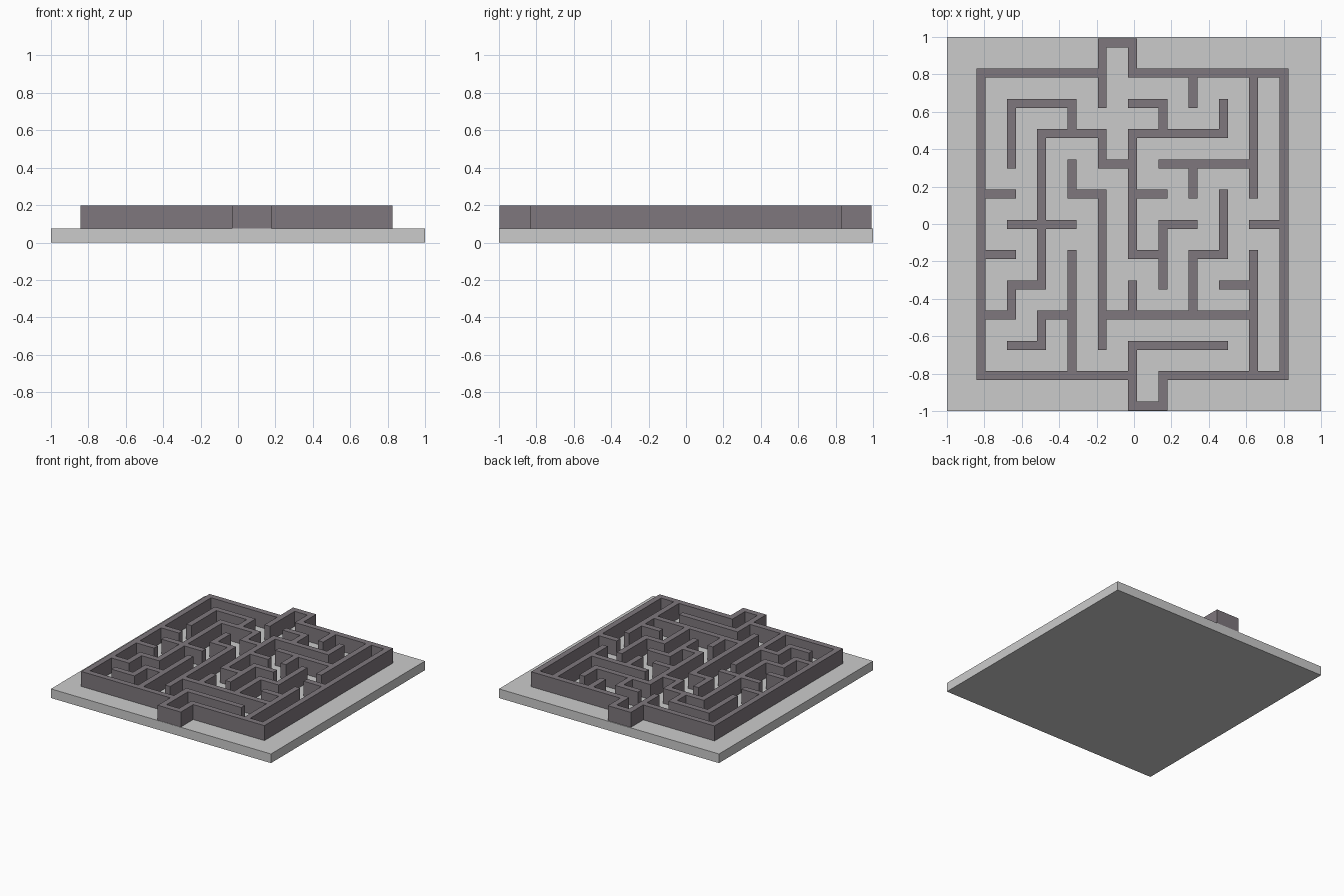
import bpy
import bmesh

if "Cube" in bpy.data.objects:
    bpy.data.objects.remove(bpy.data.objects["Cube"])

PITCH = 0.1618           # spacing of the maze grid
HALF = 0.024             # half wall thickness
X0, Y0 = -0.817, -0.002  # column 0 and row 0 centres
BASE_TOP, WALL_TOP = 0.075, 0.198

# Base slab
bpy.ops.mesh.primitive_cube_add(size=1, location=(0, 0, BASE_TOP / 2))
base = bpy.context.object
base.name = "base_slab"
base.scale = (2, 2, BASE_TOP)
bpy.ops.object.transform_apply(location=False, rotation=False, scale=True)

# Plan cells: even numbers are wall posts, odd numbers the spans between them
cells = set()


def run(axis, i, j, *steps):
    """Wall from column i, row j; steps alternate between x and y moves."""
    pos = [2 * i, 2 * j]
    cells.add(tuple(pos))
    for step in steps:
        for _ in range(2 * abs(step)):
            pos[axis] += 1 if step > 0 else -1
            cells.add(tuple(pos))
        axis = 1 - axis


def across(*args):
    run(0, *args)


def up(*args):
    run(1, *args)


# Outer ring with the entrance and exit boxes
across(5, -5, -5, 10, 4)
up(4, 4, 2, 1, -1, 5, -10, -4)
up(5, -4, -2, 1, 1)

# Upper left walls
up(1, 2, 2, 2, -1)
up(2, -2, 5, 2, -1, 1)
up(3, 2, -1, 1, -5)
across(1, 0, 2)
for row in (-1, 1):
    across(0, row, 1)

# Upper right walls
across(5, 4, 1, -1)
up(8, 4, -1, -3, -4, 1)
up(9, 5, -4)
across(6, 2, 3)
for row in (2, 5):
    up(7, row, -1)
across(5, 1, 1)
across(7, 0, -1, -2)
up(8, 1, -2, -1, -2)
across(9, 0, 1)

# Lower walls
up(9, -1, -4)
across(8, -2, 1)
across(4, -3, 5)
up(5, -2, -1)
across(5, -4, 3)
up(3, -1, -4)
for k in (2, 3):
    across(k, -k if k == 3 else -2, -1, -1, -1)


def line(origin, k):
    """Coordinate of the k-th cell boundary."""
    return origin + PITCH * (k // 2) + (HALF if k % 2 else -HALF)


# Fill the plan, then raise it into one solid wall mesh
bm = bmesh.new()
verts = {}


def corner(a, b):
    if (a, b) not in verts:
        verts[a, b] = bm.verts.new((line(X0, a), line(Y0, b), BASE_TOP))
    return verts[a, b]


for a, b in sorted(cells):
    bm.faces.new([corner(a, b), corner(a + 1, b),
                  corner(a + 1, b + 1), corner(a, b + 1)])
raised = bmesh.ops.extrude_face_region(bm, geom=bm.faces[:], use_keep_orig=True)
top = [g for g in raised["geom"] if isinstance(g, bmesh.types.BMVert)]
bmesh.ops.translate(bm, verts=top, vec=(0, 0, WALL_TOP - BASE_TOP))
bmesh.ops.recalc_face_normals(bm, faces=bm.faces[:])
mesh = bpy.data.meshes.new("maze_walls")
bm.to_mesh(mesh)
bm.free()
walls = bpy.data.objects.new("maze_walls", mesh)
bpy.context.collection.objects.link(walls)

# Dark wall colour
dark = bpy.data.materials.new("dark_wall")
dark.diffuse_color = (0.21, 0.185, 0.205, 1)
dark.use_nodes = True
dark.node_tree.nodes["Principled BSDF"].inputs["Base Color"].default_value = dark.diffuse_color
mesh.materials.append(dark)
